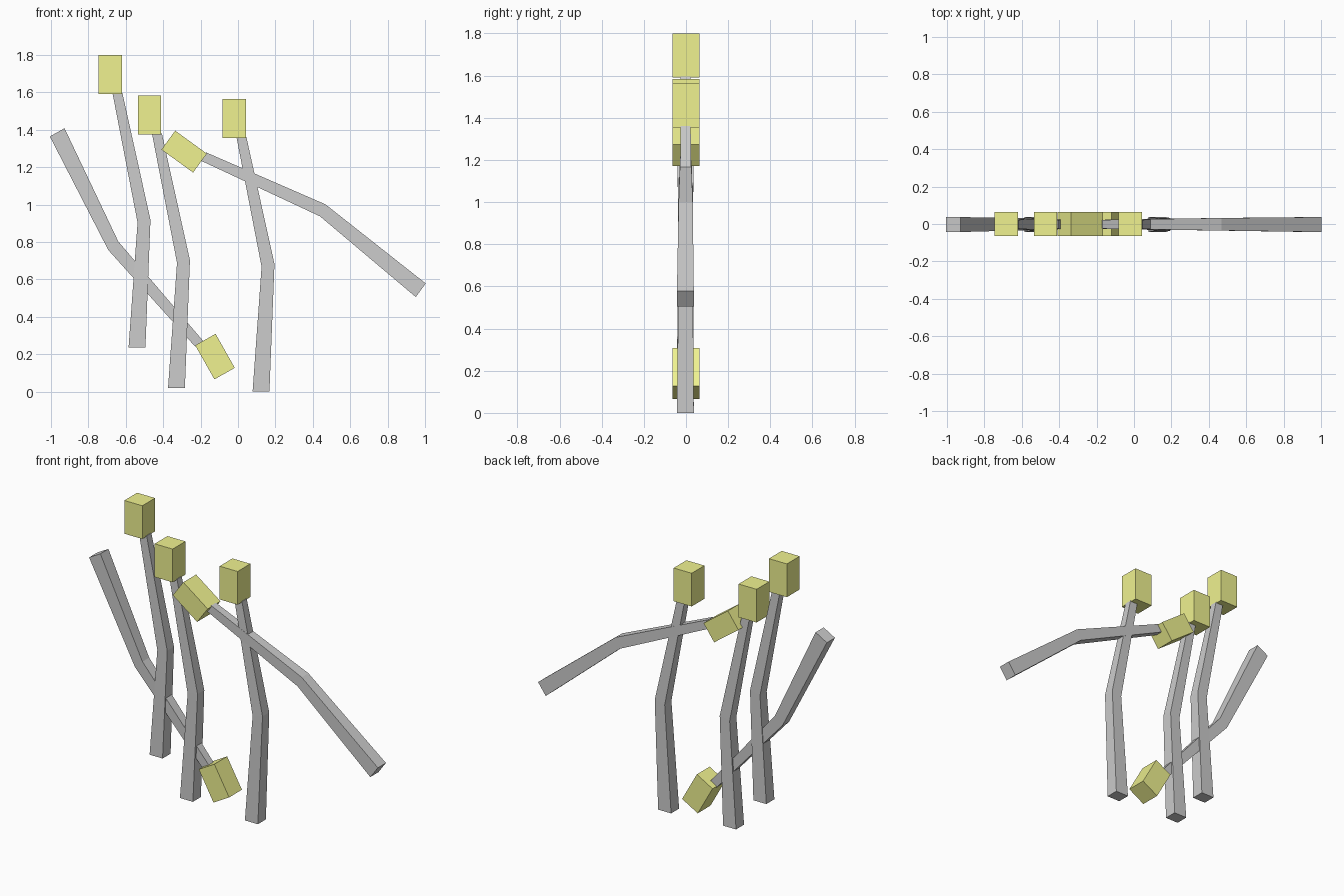
import bpy, bmesh
from math import radians
from mathutils import Vector

if "Cube" in bpy.data.objects:
    bpy.data.objects.remove(bpy.data.objects["Cube"])

yellow = bpy.data.materials.new("yellow")
yellow.diffuse_color = (0.87, 0.89, 0.28, 1)
yellow.use_nodes = True
yellow.node_tree.nodes["Principled BSDF"].inputs["Base Color"].default_value = yellow.diffuse_color

# Local origin of every piece is the centre of its head
ORIGIN = Vector((-0.021, 0, 1.459))


def stem_mesh():
    # Square sections along the bent stem: left (x, z), right (x, z), front y, back y
    sections = [((0.078, 0.0), (0.168, 0.0), -0.043, 0.037),
                ((0.126, 0.668), (0.195, 0.682), -0.035, 0.032),
                ((-0.008, 1.36), (0.045, 1.36), -0.025, 0.022)]
    bm = bmesh.new()
    rings = []
    for (lx, lz), (rx, rz), yf, yb in sections:
        corners = [(lx, yf, lz), (rx, yf, rz), (rx, yb, rz), (lx, yb, lz)]
        rings.append([bm.verts.new(Vector(c) - ORIGIN) for c in corners])
    for a, b in zip(rings, rings[1:]):
        for i in range(4):
            j = (i + 1) % 4
            bm.faces.new((a[i], a[j], b[j], b[i]))
    bm.faces.new(rings[0][::-1])
    bm.faces.new(rings[-1])
    return finish(bm, "stem")


def head_mesh():
    bm = bmesh.new()
    bmesh.ops.create_cube(bm, size=1)
    bmesh.ops.scale(bm, vec=(0.125, 0.127, 0.209), verts=bm.verts)
    me = finish(bm, "head")
    me.materials.append(yellow)
    return me


def finish(bm, name):
    bmesh.ops.recalc_face_normals(bm, faces=bm.faces)
    me = bpy.data.meshes.new(name)
    bm.to_mesh(me)
    bm.free()
    return me


stem, head = stem_mesh(), head_mesh()

# Head centre x, z and counter-clockwise turn seen from the front
pieces = [(-0.021, 1.459, 0),
          (-0.473, 1.479, 0),
          (-0.684, 1.695, 0),
          (-0.288, 1.283, 54),
          (-0.123, 0.187, 209.5)]
for i, (x, z, turn) in enumerate(pieces, 1):
    for part, me in (("stem", stem), ("head", head)):
        ob = bpy.data.objects.new(f"{part}_{i}", me)
        ob.location = (x, 0, z)
        ob.rotation_euler = (0, -radians(turn), 0)
        bpy.context.collection.objects.link(ob)
